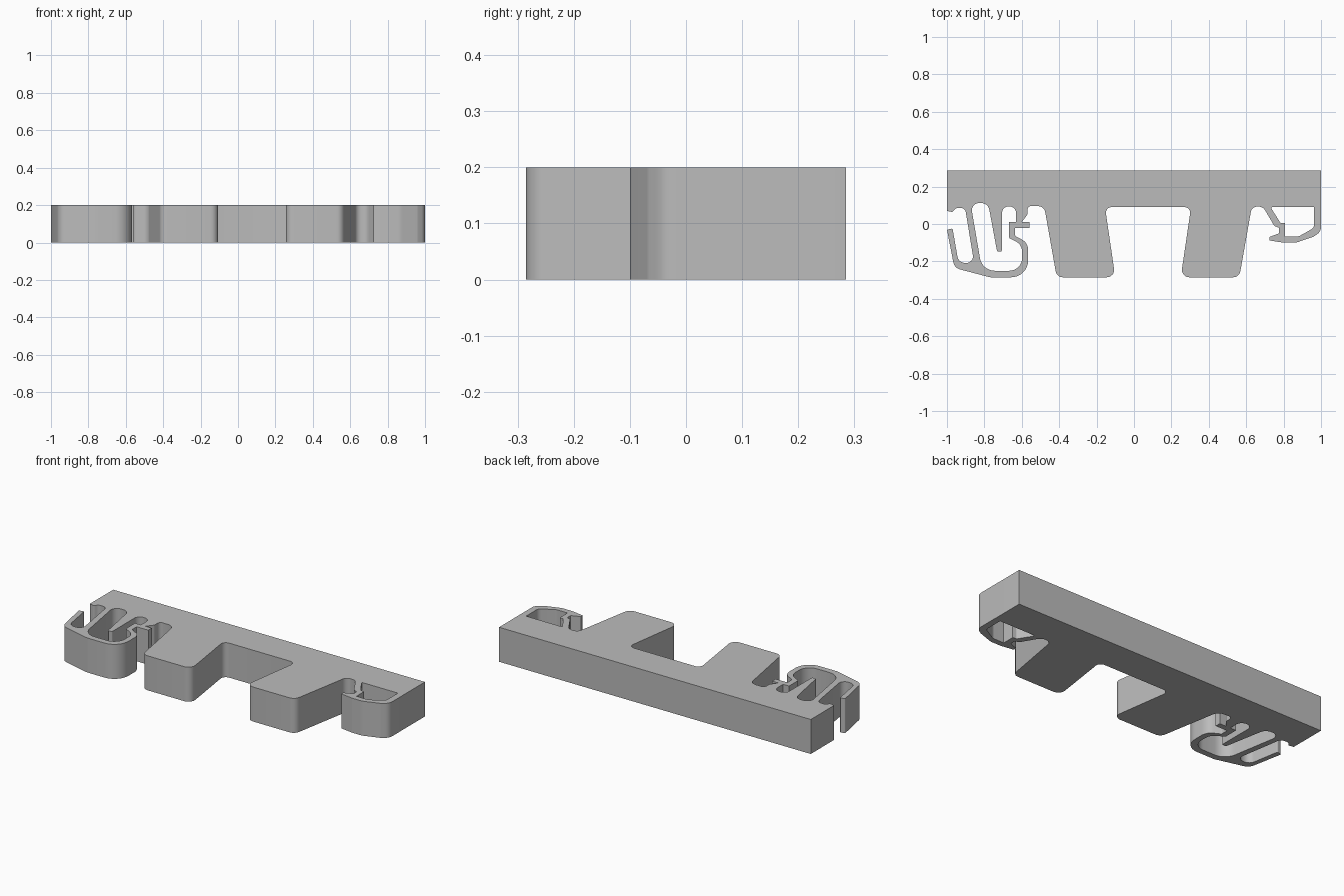
import bpy
import bmesh
import math
from mathutils import Vector

if "Cube" in bpy.data.objects:
    bpy.data.objects.remove(bpy.data.objects["Cube"], do_unlink=True)

HEIGHT = 0.2
UNIT = 0.01      # profile points are in hundredths: x, y, corner radius
MIRROR_X = 7.5   # the two posts mirror about this line


def mirrored(points):
    """Reflect a run of profile points and reverse its direction."""
    return [(2 * MIRROR_X - x, y, r) for x, y, r in reversed(points)]


def rounded(points, steps=8):
    """Replace every corner of a closed outline by a tangent arc."""
    outline = []
    count = len(points)
    for i, (x, y, radius) in enumerate(points):
        corner = Vector((x, y))
        before = Vector(points[i - 1][:2]) - corner
        after = Vector(points[(i + 1) % count][:2]) - corner
        if radius == 0:
            outline.append(corner)
            continue
        half = before.angle(after) / 2
        reach = min(radius / math.tan(half), 0.49 * before.length, 0.49 * after.length)
        radius = reach * math.tan(half)
        before.normalize()
        after.normalize()
        centre = corner + (before + after).normalized() * (radius / math.sin(half))
        start = corner + before * reach - centre
        end = corner + after * reach - centre
        sweep = start.angle_signed(end)
        for k in range(steps + 1):
            a = -sweep * k / steps
            c, s = math.cos(a), math.sin(a)
            outline.append(centre + Vector((start.x * c - start.y * s,
                                            start.x * s + start.y * c)))
    return outline


def extruded_plate(name, outlines, material):
    """Fill the outer outline minus its holes and give it thickness."""
    curve = bpy.data.curves.new(name, "CURVE")
    curve.dimensions = "2D"
    curve.fill_mode = "BOTH"
    curve.extrude = HEIGHT / 2
    for points in outlines:
        path = rounded(points)
        spline = curve.splines.new("POLY")
        spline.points.add(len(path) - 1)
        spline.use_cyclic_u = True
        for target, p in zip(spline.points, path):
            target.co = (p.x * UNIT, p.y * UNIT, HEIGHT / 2, 1)
    obj = bpy.data.objects.new(name, curve)
    bpy.context.collection.objects.link(obj)
    bpy.ops.object.select_all(action="DESELECT")
    obj.select_set(True)
    bpy.context.view_layer.objects.active = obj
    bpy.ops.object.convert(target="MESH")
    obj = bpy.context.view_layer.objects.active
    obj.name = name

    # Weld caps to walls and stand the plate on the ground
    bm = bmesh.new()
    bm.from_mesh(obj.data)
    bmesh.ops.remove_doubles(bm, verts=bm.verts, dist=0.0001)
    bmesh.ops.recalc_face_normals(bm, faces=bm.faces)
    lowest = min(v.co.z for v in bm.verts)
    bmesh.ops.translate(bm, verts=bm.verts, vec=(0, 0, -lowest))
    bm.to_mesh(obj.data)
    bm.free()
    obj.data.materials.clear()
    obj.data.materials.append(material)
    bpy.ops.object.shade_smooth_by_angle(angle=math.radians(30))
    return obj


grey = bpy.data.materials.new("plain grey")
grey.use_nodes = True
grey.diffuse_color = (0.5, 0.5, 0.5, 1)
grey.node_tree.nodes["Principled BSDF"].inputs["Base Color"].default_value = grey.diffuse_color

# Straight back of the bar
back = [(-100, 28.5, 0), (100, 28.5, 0)]

# Small closed latch at the left end of the model
small_latch = [
    (100, -4, 5), (96, -6.8, 4), (86.6, -10, 8), (80, -10, 5),
    (72.5, -8.8, 0.5), (72.3, -7, 0.5), (77.5, -5, 0), (77.5, -2, 0),
    (75, -1, 1.5), (69, 9.2, 4),
]

# Tapered post, from its inner root to the relief slot outside it
post = [(30.5, 9, 3), (25, -28.5, 4), (56.3, -28.5, 4), (63, 9.4, 4)]
posts = mirrored(post)
posts = post[::-1] + posts[::-1]

# Large spring hook at the right end, outer contour
spring_hook = [
    (-57, 9.8, 4), (-57, 5, 2), (-60, 1, 0), (-56, 1, 0), (-56, -2.2, 0),
    (-63.5, -2.2, 0), (-63.5, -6.5, 1), (-56.6, -10, 8), (-56.6, -28.5, 12),
    (-77, -28.5, 6), (-96, -23.5, 5), (-100, -3, 0.5), (-97, -2.4, 0.5),
    (-93.8, -20.8, 4), (-85.5, -20.8, 4), (-90.3, 8.6, 3), (-95.3, 8.6, 2.5),
    (-97, 6.4, 1), (-100, 7, 0.5),
]

# Openings inside the hook and the latch
hook_opening = [
    (-87.4, 11.2, 4.2), (-78, 11.2, 4.2), (-73.2, -14.7, 0.8), (-70.6, -14.7, 0.8),
    (-70.6, 9.4, 3.6), (-63, 9.4, 3.6), (-63, 1, 0), (-66.8, 1, 0),
    (-66.8, -7.5, 1), (-59.8, -11, 7), (-59.8, -25, 9), (-81.2, -25, 8),
]
latch_opening = [
    (73, 9, 0.5), (96.3, 9, 0), (96.3, -2, 3), (88, -6.7, 4),
    (80.7, -6.7, 0), (80.7, 0.4, 0), (78.3, 0.6, 1),
]

extruded_plate("clip_plate",
               [back + small_latch + posts + spring_hook, hook_opening, latch_opening],
               grey)
